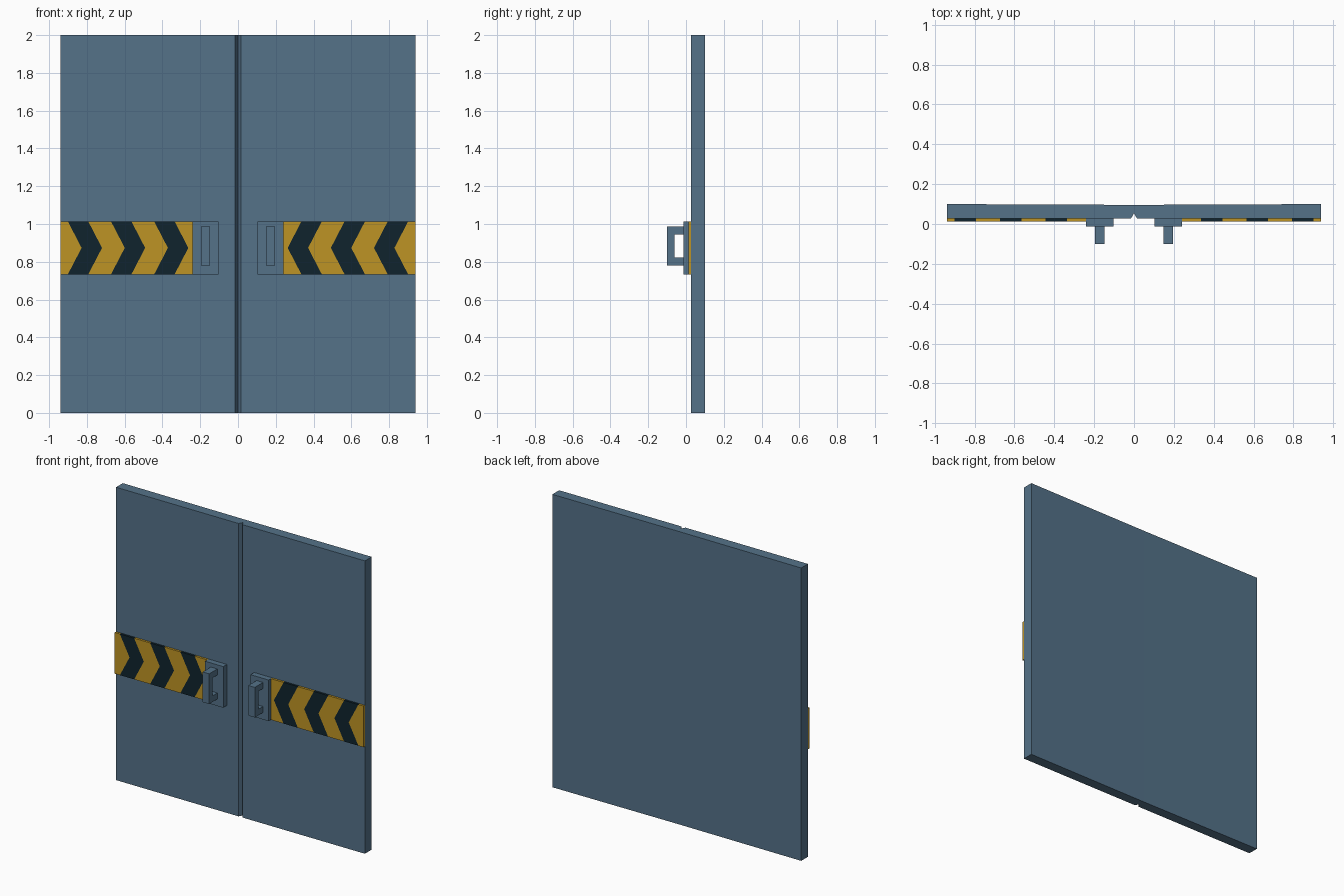
import bpy, bmesh
from mathutils import Vector

cube = bpy.data.objects.get("Cube")
if cube:
    bpy.data.objects.remove(cube, do_unlink=True)


def material(name, rgb):
    m = bpy.data.materials.new(name)
    m.use_nodes = True
    m.diffuse_color = (*rgb, 1)
    m.node_tree.nodes["Principled BSDF"].inputs["Base Color"].default_value = (*rgb, 1)
    return m


STEEL = material("steel blue paint", (0.089, 0.168, 0.25))
YELLOW = material("warning yellow", (0.515, 0.296, 0.018))
DARK = material("warning dark", (0.0052, 0.0176, 0.027))


def finish(name, bm, mats):
    bmesh.ops.recalc_face_normals(bm, faces=bm.faces)
    mesh = bpy.data.meshes.new(name)
    bm.to_mesh(mesh)
    bm.free()
    for m in mats:
        mesh.materials.append(m)
    obj = bpy.data.objects.new(name, mesh)
    bpy.context.collection.objects.link(obj)
    return obj


def prism(name, points, shift, mat):
    """Extrude one flat outline along a vector."""
    bm = bmesh.new()
    face = bm.faces.new([bm.verts.new(p) for p in points])
    side = bmesh.ops.extrude_face_region(bm, geom=[face])["geom"]
    bmesh.ops.translate(bm, vec=Vector(shift),
                        verts=[v for v in side if isinstance(v, bmesh.types.BMVert)])
    if face.is_valid and all(len(e.link_faces) == 1 for e in face.edges):
        bm.faces.remove(face)
    # close the starting end if extrusion moved the cap
    bmesh.ops.holes_fill(bm, edges=[e for e in bm.edges if e.is_boundary])
    return finish(name, bm, [mat])


# Shared dimensions
WIDTH, FRONT, BACK = 0.94, 0.027, 0.10
Z0, Z1 = 0.733, 1.014
ZM = (Z0 + Z1) / 2
BAND_FRONT = 0.012


def warning_band(name, s):
    """Solid band split into chevron pieces that point at the door seam."""
    edges = [(0.24, 0.24)]
    for k in range(3):
        for x in (0.336 + 0.2285 * k, 0.444 + 0.2285 * k):
            edges.append((x, x - 0.073))
    edges.append((WIDTH, WIDTH))
    bm = bmesh.new()
    rows = [[bm.verts.new((s * x, BAND_FRONT, z))
             for x, z in ((outer, Z0), (tip, ZM), (outer, Z1))]
            for outer, tip in edges]
    for i, (a, b) in enumerate(zip(rows, rows[1:])):
        for j in range(2):
            f = bm.faces.new((a[j], b[j], b[j + 1], a[j + 1]))
            f.material_index = i % 2
    # thickness: walls inherit the colour of the piece they bound
    rim = [(e.verts[0], e.verts[1], e.link_faces[0].material_index)
           for e in bm.edges if e.is_boundary]
    back = {}
    for a, b, _ in rim:
        for v in (a, b):
            if v not in back:
                back[v] = bm.verts.new((v.co.x, FRONT, v.co.z))
    for a, b, index in rim:
        f = bm.faces.new((a, b, back[b], back[a]))
        f.material_index = index
    finish(name, bm, [YELLOW, DARK])


for side, s in (("left", 1), ("right", -1)):
    # Door leaf with a bevelled meeting edge
    outline = [(0, 0.055), (0.015, FRONT), (WIDTH, FRONT), (WIDTH, BACK), (0, 0.096)]
    prism(f"{side}_door_leaf", [(s * x, y, 0) for x, y in outline], (0, 0, 2), STEEL)

    # Handle mounting plate
    plate = [(0.103, Z0), (0.24, Z0), (0.24, Z1), (0.103, Z1)]
    prism(f"{side}_handle_plate", [(s * x, -0.012, z) for x, z in plate],
          (0, FRONT + 0.012, 0), STEEL)

    # Square C-shaped pull handle
    grip = [(-0.012, 0.78), (-0.10, 0.78), (-0.10, 0.986), (-0.012, 0.986),
            (-0.012, 0.944), (-0.062, 0.944), (-0.062, 0.822), (-0.012, 0.822)]
    prism(f"{side}_pull_handle", [(s * 0.148, y, z) for y, z in grip],
          (s * 0.049, 0, 0), STEEL)

    warning_band(f"{side}_warning_band", s)
